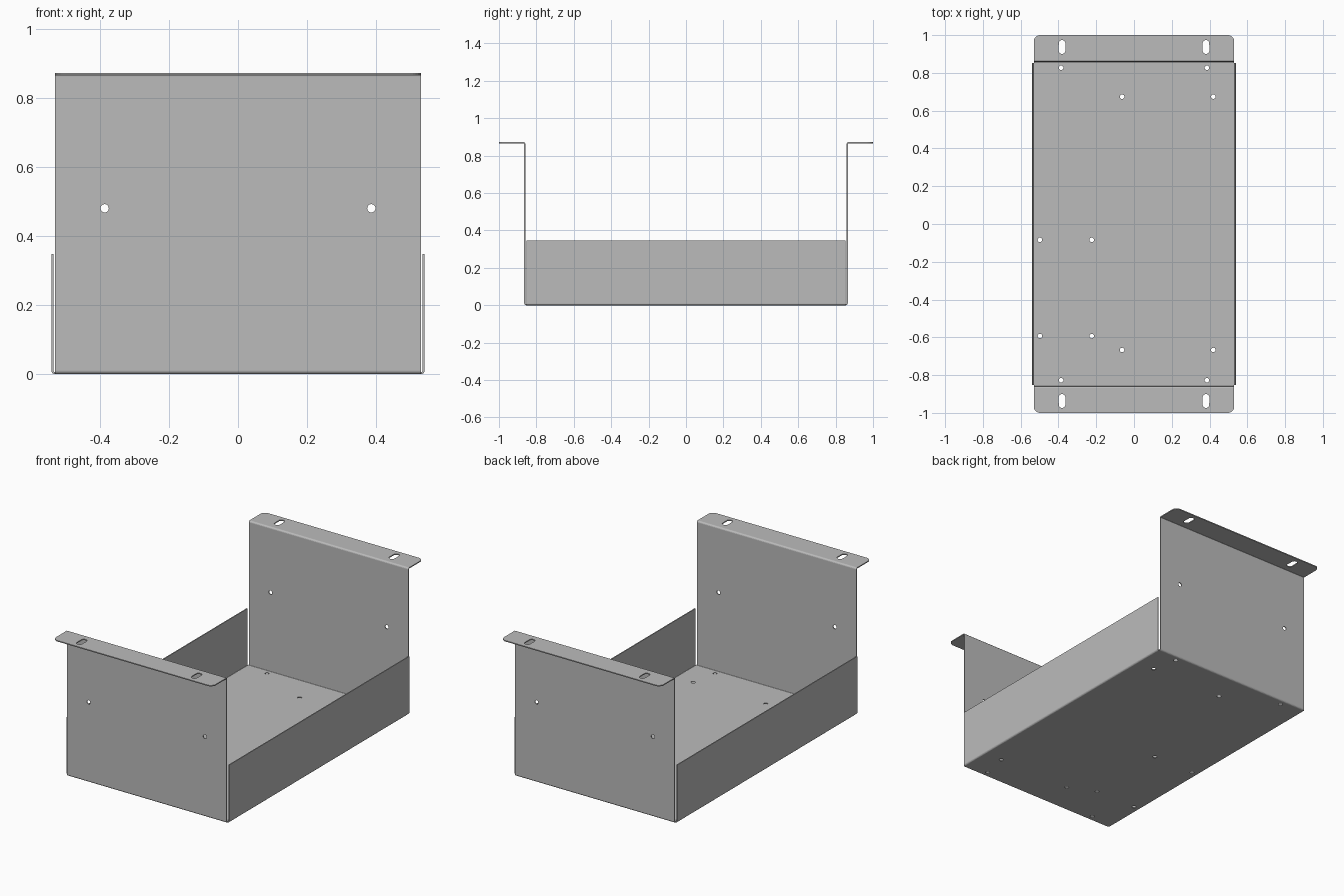
import bpy, bmesh, math
from mathutils import Vector, Matrix

cube = bpy.data.objects.get("Cube")
if cube:
    bpy.data.objects.remove(cube, do_unlink=True)

T = 0.006          # sheet thickness
R = 0.007          # bend radius at mid sheet
HALF_X = 0.53      # half width of floor and end walls
WALL_Y = 0.862     # mid plane of end walls
SIDE_X = 0.537     # mid plane of side walls
SIDE_Y = 0.86      # half length of side walls
TOP = 0.872
SIDE_TOP = 0.347

metal = bpy.data.materials.new("grey sheet metal")
metal.use_nodes = True
grey = (0.5, 0.5, 0.5, 1)
metal.diffuse_color = grey
metal.node_tree.nodes["Principled BSDF"].inputs["Base Color"].default_value = grey


def make_object(name, bm):
    bmesh.ops.recalc_face_normals(bm, faces=bm.faces)
    mesh = bpy.data.meshes.new(name)
    bm.to_mesh(mesh)
    bm.free()
    mesh.materials.append(metal)
    obj = bpy.data.objects.new(name, mesh)
    bpy.context.collection.objects.link(obj)
    return obj


def rounded_path(points, radius, steps=5):
    """Replace each right-angle corner of a 2D path with an arc."""
    pts = [Vector(p) for p in points]
    path = [pts[0]]
    for a, b, c in zip(pts, pts[1:], pts[2:]):
        u, v = (a - b).normalized(), (c - b).normalized()
        centre = b + (u + v) * radius
        for i in range(steps + 1):
            t = math.pi / 2 * i / steps
            path.append(centre - v * radius * math.cos(t) - u * radius * math.sin(t))
    return path + [pts[-1]]


def bent_sheet(points, to_3d, half_length):
    """Thicken a bent path and extrude it to both sides."""
    path = rounded_path(points, R)
    left, right = [], []
    for i, p in enumerate(path):
        d1 = (p - path[max(i - 1, 0)]).normalized()
        d2 = (path[min(i + 1, len(path) - 1)] - p).normalized()
        d = (d1 + d2).normalized()
        n = Vector((-d.y, d.x)) * T / 2
        left.append(p + n)
        right.append(p - n)
    bm = bmesh.new()
    near, far = [[bm.verts.new(to_3d(p, s)) for p in left + right[::-1]]
                 for s in (-half_length, half_length)]
    n = len(near)
    bm.faces.new(near)
    bm.faces.new(far[::-1])
    for i in range(n):
        j = (i + 1) % n
        bm.faces.new((near[i], far[i], far[j], near[j]))
    return bm


def add_cylinder(bm, matrix, radius, depth):
    bmesh.ops.create_cone(bm, cap_ends=True, segments=20, radius1=radius,
                          radius2=radius, depth=depth, matrix=matrix)


# Floor, end walls and outward mounting lips from one folded strip
half = [(WALL_Y, T / 2), (WALL_Y, TOP - T / 2), (1, TOP - T / 2)]
strip = [(-y, z) for y, z in reversed(half)] + half
bm = bent_sheet(strip, lambda p, s: (s, p.x, p.y), HALF_X)
corners = [e for e in bm.edges
           if all(abs(v.co.y) > 0.999 for v in e.verts)
           and abs(e.verts[0].co.z - e.verts[1].co.z) > T / 2]
bmesh.ops.bevel(bm, geom=corners, offset=0.032, segments=6, profile=0.5,
                affect='EDGES')
tray = make_object("floor_and_end_walls", bm)

# Floor holes
cut = bmesh.new()
floor_holes = [(x, y) for x in (-0.386, 0.386) for y in (-0.827, 0.827)]
floor_holes += [(x, y) for x in (-0.063, 0.42) for y in (-0.667, 0.674)]
floor_holes += [(x, y) for x in (-0.498, -0.224) for y in (-0.593, -0.084)]
for x, y in floor_holes:
    add_cylinder(cut, Matrix.Translation((x, y, 0)), 0.012, 0.05)

# End wall holes and lip slots
for sx in (-1, 1):
    for sy in (-1, 1):
        place = Matrix.Translation((sx * 0.386, sy * WALL_Y, 0.48))
        add_cylinder(cut, place @ Matrix.Rotation(math.pi / 2, 4, 'X'), 0.012, 0.05)
        slot = bmesh.new()
        add_cylinder(slot, Matrix.Translation((sx * 0.381, sy * 0.937, TOP)), 0.018, 0.05)
        for v in slot.verts:
            v.co.y += math.copysign(0.019, v.co.y - sy * 0.937)
        mesh = bpy.data.meshes.new("slot")
        slot.to_mesh(mesh)
        slot.free()
        cut.from_mesh(mesh)
        bpy.data.meshes.remove(mesh)

cutter = make_object("hole_cutter", cut)
cutter.hide_render = True
mod = tray.modifiers.new("holes", 'BOOLEAN')
mod.operation = 'DIFFERENCE'
mod.solver = 'EXACT'
mod.object = cutter
bpy.context.view_layer.update()
tray_eval = tray.evaluated_get(bpy.context.evaluated_depsgraph_get())
cut_mesh = bpy.data.meshes.new_from_object(tray_eval)
tray.modifiers.clear()
tray.data = cut_mesh
bpy.data.objects.remove(cutter, do_unlink=True)

# Low side walls folded up from the floor edges
for side, name in ((-1, "right_side_wall"), (1, "left_side_wall")):
    path = [(side * (HALF_X - 0.002), T / 2), (side * SIDE_X, T / 2),
            (side * SIDE_X, SIDE_TOP)]
    make_object(name, bent_sheet(path, lambda p, s: (p.x, s, p.y), SIDE_Y - R))
